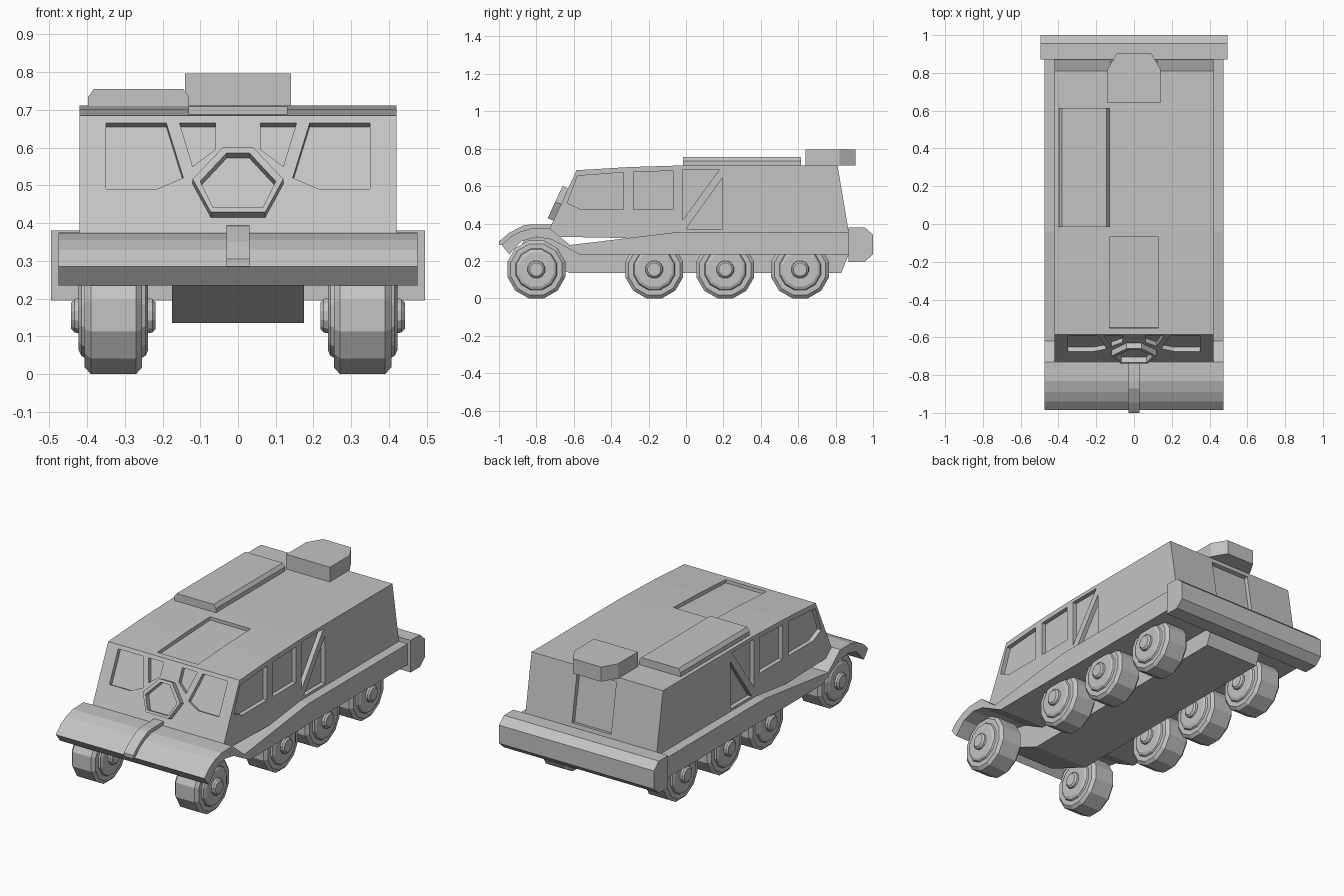
import bpy, bmesh
from math import pi, cos, sin
from mathutils import Vector

if "Cube" in bpy.data.objects:
    bpy.data.objects.remove(bpy.data.objects["Cube"], do_unlink=True)

grey = bpy.data.materials.new("plain_grey")
grey.use_nodes = True
colour = (0.55, 0.55, 0.55, 1)
grey.diffuse_color = colour
grey.node_tree.nodes["Principled BSDF"].inputs["Base Color"].default_value = colour


def prism(name, ring, sweep):
    """Solid made by sweeping a closed ring of points along a vector."""
    bm = bmesh.new()
    sweep = Vector(sweep)
    a = [bm.verts.new(p) for p in ring]
    b = [bm.verts.new(Vector(p) + sweep) for p in ring]
    n = len(a)
    bm.faces.new(a)
    bm.faces.new(b[::-1])
    for i in range(n):
        bm.faces.new((a[i], b[i], b[(i + 1) % n], a[(i + 1) % n]))
    bmesh.ops.recalc_face_normals(bm, faces=bm.faces)
    mesh = bpy.data.meshes.new(name)
    bm.to_mesh(mesh)
    bm.free()
    mesh.materials.append(grey)
    ob = bpy.data.objects.new(name, mesh)
    bpy.context.collection.objects.link(ob)
    return ob


def across(name, profile, half):
    """Side profile (y, z) swept over the full width."""
    return prism(name, [(-half, y, z) for y, z in profile], (2 * half, 0, 0))


def cut(target, ring, normal, depth=0.025):
    """Recess a ring lying on a surface into the target."""
    n = Vector(normal).normalized()
    cutter = prism("cutter", [Vector(p) + n * 0.06 for p in ring], -n * (0.06 + depth))
    cutter.hide_render = True
    mod = target.modifiers.new("cut", "BOOLEAN")
    mod.operation, mod.solver, mod.object = "DIFFERENCE", "EXACT", cutter
    bpy.context.view_layer.objects.active = target
    bpy.ops.object.modifier_apply(modifier=mod.name)
    bpy.data.objects.remove(cutter, do_unlink=True)


def mirrored(half):
    return half + [(-x, z) for x, z in reversed(half)]


# Cabin
cabin = across("cabin", [(-0.73, 0.33), (-0.73, 0.37), (-0.585, 0.685), (-0.3, 0.702),
                         (0, 0.711), (0.81, 0.711), (0.87, 0.355), (0.87, 0.3)], 0.42)

front_normal = Vector((0, -0.908, 0.418))
on_front = lambda pts: [(x, -0.73 + (z - 0.37) * 0.46, z) for x, z in pts]
on_rear = lambda pts: [(x, 0.81 + (0.711 - z) * 0.169, z) for x, z in pts]

# Windscreen panes
panes = [[(0.35, 0.665), (0.19, 0.665), (0.145, 0.52), (0.215, 0.49), (0.35, 0.49)],
         [(0.155, 0.665), (0.06, 0.665), (0.06, 0.595), (0.12, 0.55)]]
# Side windows
windows = [[(-0.58, 0.655), (-0.335, 0.673), (-0.335, 0.475), (-0.56, 0.475), (-0.635, 0.51)],
           [(-0.28, 0.675), (-0.07, 0.682), (-0.07, 0.475), (-0.28, 0.475)],
           [(-0.02, 0.69), (0.18, 0.69), (-0.02, 0.415)],
           [(0.195, 0.645), (0.195, 0.37), (0, 0.37)]]
for s in (-1, 1):
    for pane in panes:
        cut(cabin, on_front([(s * x, z) for x, z in pane]), front_normal)
    for window in windows:
        cut(cabin, [(s * 0.42, y, z) for y, z in window], (s, 0, 0))

# Rear door and roof panel recesses
cut(cabin, on_rear([(-0.125, 0.40), (0.125, 0.40), (0.125, 0.685), (-0.125, 0.685)]),
    (0, 0.986, 0.167))
cut(cabin, [(-0.13, -0.55, 0.688), (0.13, -0.55, 0.688), (0.13, -0.07, 0.709),
            (-0.13, -0.07, 0.709)], (0, -0.04, 1), 0.02)

# Raised frame on the nose
frame = prism("nose_frame", on_front(mirrored([(0.04, 0.587), (0.12, 0.503), (0.072, 0.415)])),
              front_normal * 0.033)
cut(frame, on_front(mirrored([(0.03, 0.572), (0.1, 0.497), (0.066, 0.428)])), front_normal)

# Lower skirt with front fender arch
across("skirt", [(-0.985, 0.285), (-0.94, 0.328), (-0.89, 0.355), (-0.83, 0.373), (-0.73, 0.375),
                 (-0.62, 0.285), (-0.04, 0.355), (0.87, 0.355), (0.87, 0.235), (-0.57, 0.235),
                 (-0.64, 0.272), (-0.72, 0.315), (-0.8, 0.328), (-0.88, 0.305),
                 (-0.945, 0.235)], 0.475)

# Central strip over the fender
across("fender_strip", [(-1, 0.285), (-1, 0.305), (-0.945, 0.35), (-0.87, 0.39), (-0.83, 0.395),
                        (-0.72, 0.395), (-0.72, 0.36), (-0.85, 0.36), (-0.96, 0.285)], 0.03)

# Hull between the wheels
across("hull", [(-0.62, 0.135), (-0.9, 0.25), (-0.86, 0.32), (-0.72, 0.33), (-0.6, 0.26),
                (0.87, 0.26), (0.87, 0.235), (0.83, 0.135)], 0.175)

# Rear bumper
across("rear_bumper", [(0.87, 0.38), (0.955, 0.38), (1, 0.34), (1, 0.235), (0.955, 0.195),
                       (0.87, 0.195)], 0.495)

# Roof hatch and rear roof box
prism("roof_hatch", [(x, -0.015, z) for x, z in
                     [(-0.397, 0.70), (-0.397, 0.735), (-0.382, 0.755), (-0.145, 0.755),
                      (-0.13, 0.735), (-0.13, 0.70)]], (0, 0.63, 0))
prism("roof_box", [(x, y, 0.711) for x, y in
                   mirrored([(0.14, 0.64), (0.14, 0.82), (0.09, 0.905)])], (0, 0, 0.085))


def wheel(name, x, y, sides=12):
    """Stepped wheel lathed from (offset, radius) pairs about the x axis."""
    half = [(0.112, 0.03), (0.112, 0.036), (0.103, 0.046), (0.092, 0.048), (0.092, 0.095),
            (0.085, 0.11), (0.076, 0.115), (0.076, 0.142), (0.06, 0.16)]
    outline = half + [(-o, r) for o, r in reversed(half)]
    bm = bmesh.new()
    rings = []
    for o, r in outline:
        angles = [2 * pi * (i + 0.5) / sides for i in range(sides)]
        rings.append([bm.verts.new((o, r * cos(a), r * sin(a))) for a in angles])
    for p, q in zip(rings, rings[1:]):
        for i in range(sides):
            j = (i + 1) % sides
            bm.faces.new((p[i], p[j], q[j], q[i]))
    bm.faces.new(rings[0])
    bm.faces.new(rings[-1])
    bmesh.ops.recalc_face_normals(bm, faces=bm.faces)
    mesh = bpy.data.meshes.new(name)
    bm.to_mesh(mesh)
    bm.free()
    mesh.materials.append(grey)
    ob = bpy.data.objects.new(name, mesh)
    ob.location = (x, y, 0.16 * cos(pi / sides))
    bpy.context.collection.objects.link(ob)


# Four wheels on each side
for side, s in (("left", 1), ("right", -1)):
    for i, y in enumerate((-0.8, -0.17, 0.21, 0.61)):
        wheel(f"{side}_wheel_{i + 1}", s * 0.33, y)
